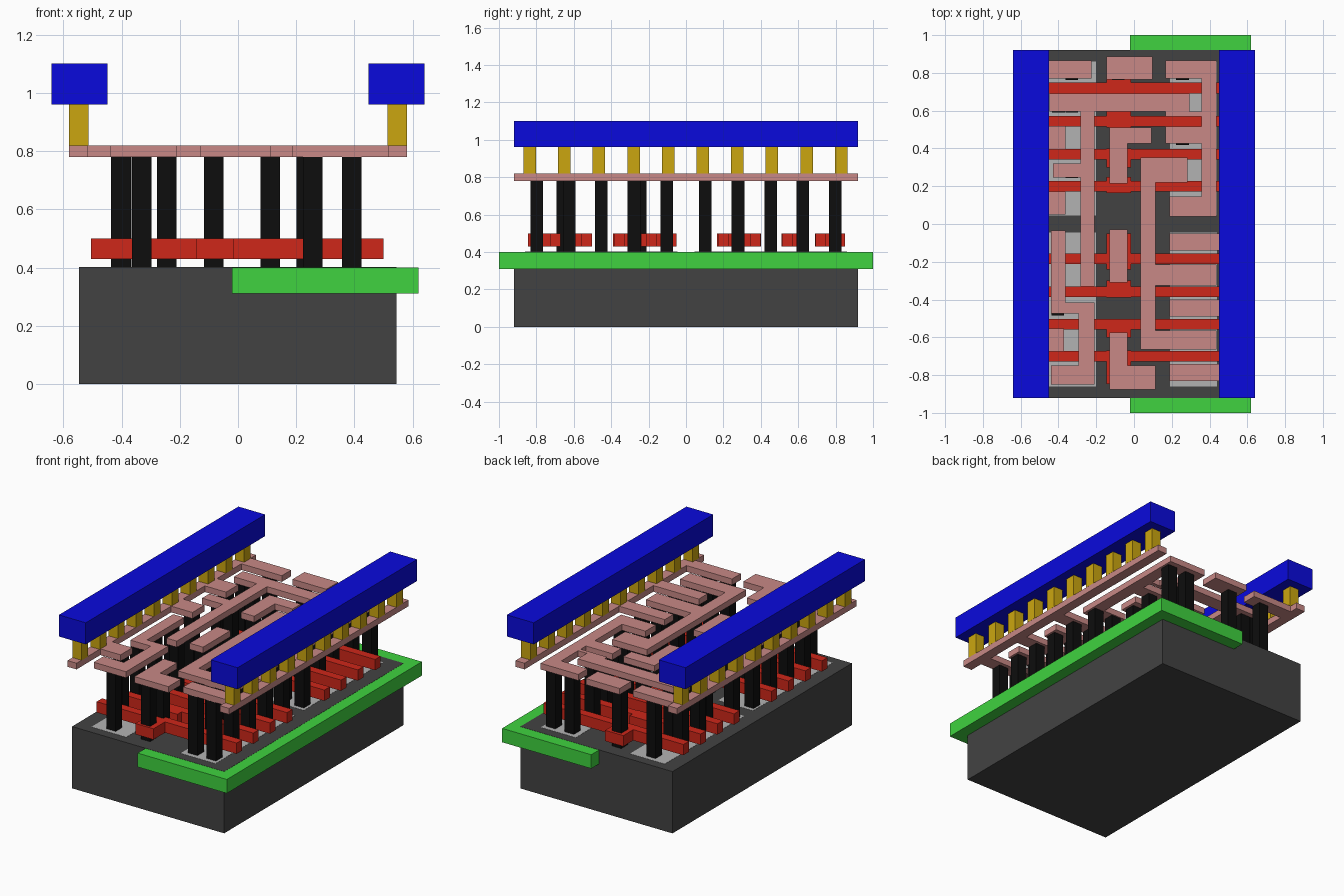
import bpy, bmesh
from mathutils import Matrix


def mat(name, r, g, b):
    m = bpy.data.materials.new(name)
    m.diffuse_color = (r, g, b, 1)
    return m


DARK = mat("dark_grey", 0.055, 0.055, 0.055)
GREEN = mat("green", 0.05, 0.65, 0.05)
RED = mat("red", 0.62, 0.02, 0.01)
BLACK = mat("black", 0.004, 0.004, 0.004)
PINK = mat("pink", 0.58, 0.25, 0.24)
GOLD = mat("gold", 0.6, 0.38, 0.005)
BLUE = mat("blue", 0.003, 0.003, 0.72)
PALE = mat("pale_grey", 0.45, 0.45, 0.45)


def slab(name, z0, z1, material, *rects):
    """One object made of boxes, each rect = (x0, x1, y0, y1)."""
    bm = bmesh.new()
    for x0, x1, y0, y1 in rects:
        m = Matrix.Translation(((x0 + x1) / 2, (y0 + y1) / 2, (z0 + z1) / 2))
        bmesh.ops.create_cube(bm, size=1, matrix=m @ Matrix.Diagonal((x1 - x0, y1 - y0, z1 - z0, 1)))
    me = bpy.data.meshes.new(name)
    bm.to_mesh(me)
    bm.free()
    me.materials.append(material)
    ob = bpy.data.objects.new(name, me)
    bpy.context.collection.objects.link(ob)
    return ob


def square(x, y, s=0.067):
    return (x - s / 2, x + s / 2, y - s / 2, y + s / 2)


# Base block and the well overhanging it
slab("substrate", 0, 0.401, DARK, (-0.547, 0.545, -0.92, 0.92))
slab("well", 0.31, 0.40, GREEN, (-0.02, 0.62, -1, 1))

# Thin active areas on the base
for side, x0, x1 in (("left", -0.45, -0.2), ("right", 0.19, 0.44)):
    slab(side + "_active_area", 0.38, 0.402, PALE,
         (x0, x1, -0.86, -0.045), (x0, x1, 0.045, 0.86))

# Red gate bars, each with a landing pad in the middle
gates = [(0.72, 0.69, 0.85), (0.543, 0.51, 0.60), (0.37, 0.30, 0.40), (0.2, 0.165, 0.25),
         (-0.183, -0.24, -0.05), (-0.358, -0.39, -0.30), (-0.53, -0.60, -0.506), (-0.70, -0.846, -0.67)]
for i, (y, p0, p1) in enumerate(gates):
    slab(f"gate_{i + 1}", 0.43, 0.50, RED,
         (-0.505, 0.50, y - 0.028, y + 0.028), (-0.145, -0.015, p0, p1))

# Black contact posts: left column, centre pads, right column
rows = [0.797, 0.623, 0.452, 0.278, 0.104, -0.104, -0.278, -0.452, -0.625, -0.797]
left_x = [(-0.33,), (-0.40, -0.33), (-0.403,), (-0.33, -0.245), (-0.403,),
          (-0.403,), (-0.403, -0.245), (-0.403,), (-0.403,), (-0.33,)]
right_x = [(0.257, 0.39), (0.234,), (0.257,), (0.234,), (0.257, 0.39)] + [(0.257, 0.39)] * 5
slab("left_contacts", 0.40, 0.78, BLACK,
     *[square(x, y) for y, xs in zip(rows, left_x) for x in xs])
slab("right_contacts", 0.40, 0.78, BLACK,
     *[square(x, y) for y, xs in zip(rows, right_x) for x in xs])
slab("centre_contacts", 0.40, 0.78, BLACK,
     *[square(-0.083, y) for y in (0.797, 0.278, -0.104, -0.245, -0.66, -0.797)], square(0.11, 0.278))

# Pink metal tracks
Z0, Z1 = 0.78, 0.82
slab("left_rail_track", Z0, Z1, PINK,
     (-0.58, -0.515, -0.92, 0.92), (-0.515, -0.225, 0.77, 0.866),
     (-0.515, -0.362, 0.395, 0.52), (-0.515, -0.362, 0.05, 0.172), (-0.515, -0.37, -0.676, -0.554))
slab("right_rail_track", Z0, Z1, PINK,
     (0.515, 0.58, -0.92, 0.92), (0.188, 0.515, -0.14, -0.05),
     (0.188, 0.515, -0.49, -0.40), (0.188, 0.515, -0.83, -0.74))
slab("back_centre_track", Z0, Z1, PINK, (-0.145, 0.098, 0.766, 0.887))
slab("right_hook_track", Z0, Z1, PINK,
     (0.167, 0.357, 0.77, 0.866), (0.357, 0.437, 0.04, 0.866), (0.188, 0.357, 0.04, 0.146),
     (0.167, 0.357, 0.425, 0.516), (0.167, 0.357, 0.57, 0.596))
slab("long_left_track", Z0, Z1, PINK,
     (-0.447, 0.294, 0.596, 0.69), (-0.283, -0.209, -0.33, 0.596), (-0.43, -0.283, 0.246, 0.32))
slab("left_zigzag_track", Z0, Z1, PINK,
     (-0.44, -0.362, -0.474, -0.035), (-0.362, -0.294, -0.474, -0.416),
     (-0.294, -0.209, -0.85, -0.416), (-0.44, -0.294, -0.85, -0.75))
slab("centre_hook_track", Z0, Z1, PINK,
     (-0.13, -0.034, 0.215, 0.51), (-0.034, 0.093, 0.427, 0.51))
slab("centre_short_track", Z0, Z1, PINK, (-0.13, -0.034, -0.31, -0.03))
slab("front_centre_track", Z0, Z1, PINK,
     (-0.13, -0.034, -0.877, -0.575), (-0.034, 0.114, -0.877, -0.75))
slab("long_right_track", Z0, Z1, PINK,
     (0.034, 0.114, -0.665, 0.352), (0.114, 0.283, 0.22, 0.352),
     (0.114, 0.437, -0.326, -0.215), (0.114, 0.437, -0.665, -0.564))

# Gold posts carrying the two blue power rails
for side, s in (("left", -1), ("right", 1)):
    slab(side + "_posts", 0.82, 0.96, GOLD,
         *[square(s * 0.547, 0.185 * (i - 4.5) - 0.003) for i in range(10)])
    slab(side + "_power_rail", 0.96, 1.10, BLUE, (s * 0.545 - 0.096, s * 0.545 + 0.096, -0.92, 0.92))
